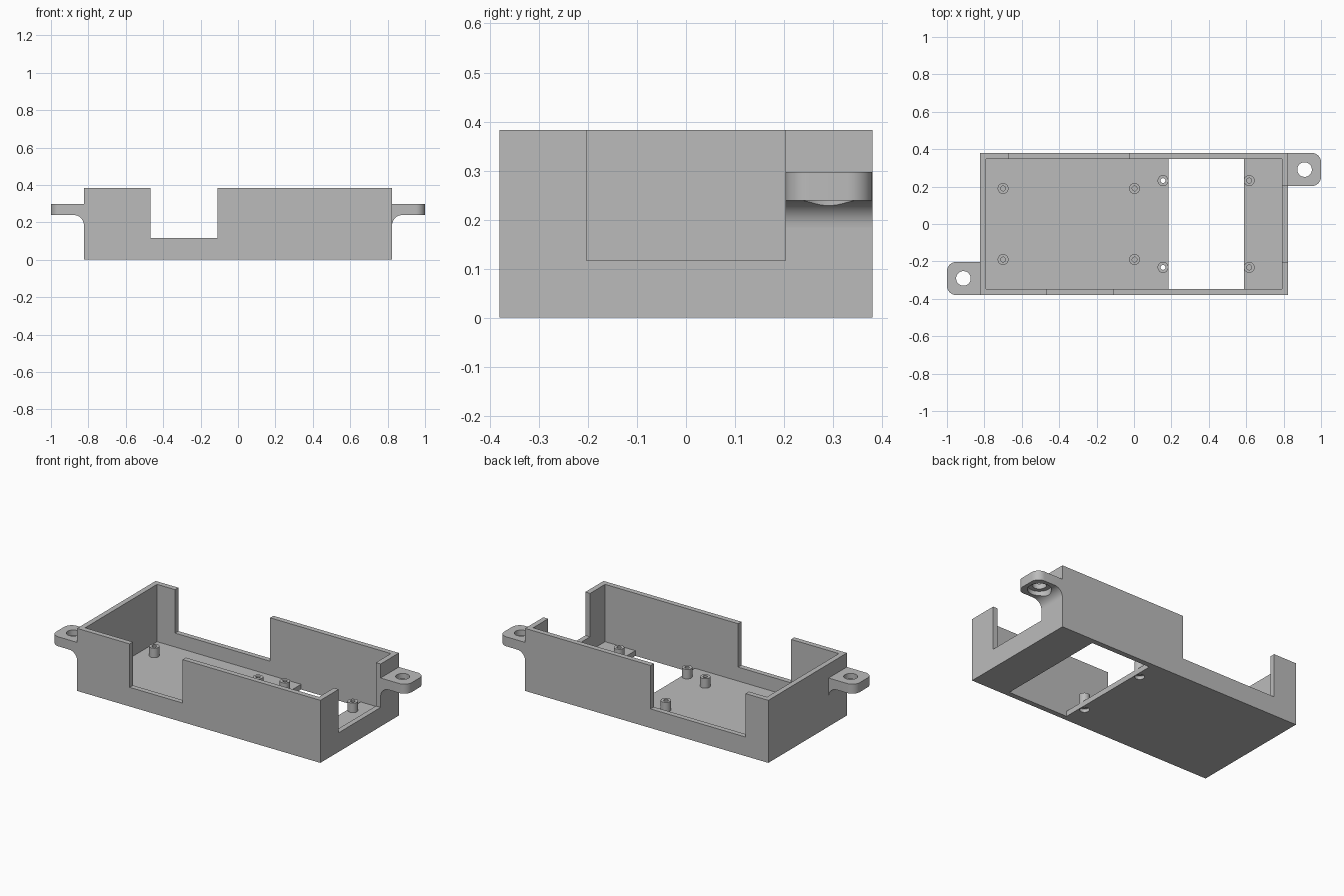
import bpy, bmesh, math
from mathutils import Matrix, Vector

if "Cube" in bpy.data.objects:
    bpy.data.objects.remove(bpy.data.objects["Cube"])

grey = bpy.data.materials.new("plain grey")
grey.use_nodes = True
COLOUR = (0.5, 0.5, 0.5, 1)
grey.diffuse_color = COLOUR
grey.node_tree.nodes["Principled BSDF"].inputs["Base Color"].default_value = COLOUR

# Main dimensions
LENGTH, DEPTH, HEIGHT, WALL = 0.824, 0.38, 0.383, 0.032
SILL = 0.117
POST_TOP, POST_R, BORE_R = 0.09, 0.029, 0.013


def finish(name, bm):
    bmesh.ops.recalc_face_normals(bm, faces=bm.faces)
    mesh = bpy.data.meshes.new(name)
    bm.to_mesh(mesh)
    bm.free()
    mesh.materials.append(grey)
    obj = bpy.data.objects.new(name, mesh)
    bpy.context.collection.objects.link(obj)
    return obj


def box(name, x, y, z):
    bm = bmesh.new()
    bmesh.ops.create_cube(bm, size=1)
    for v in bm.verts:
        v.co = Vector([lo + (c + 0.5) * (hi - lo) for c, (lo, hi) in zip(v.co, (x, y, z))])
    return finish(name, bm)


def cylinder(name, x, y, z, radius, sides=32):
    bm = bmesh.new()
    place = Matrix.Translation((x, y, sum(z) / 2))
    bmesh.ops.create_cone(bm, cap_ends=True, segments=sides, radius1=radius,
                          radius2=radius, depth=z[1] - z[0], matrix=place)
    return finish(name, bm)


def cut(obj, cutters):
    """Subtract every cutter from the object, then drop the cutters."""
    for cutter in cutters:
        cutter.hide_render = True
        mod = obj.modifiers.new("cut", 'BOOLEAN')
        mod.operation, mod.solver, mod.object = 'DIFFERENCE', 'EXACT', cutter
    bpy.context.view_layer.update()
    result = obj.evaluated_get(bpy.context.evaluated_depsgraph_get())
    mesh = bpy.data.meshes.new_from_object(result)
    obj.modifiers.clear()
    obj.data = mesh
    for cutter in cutters:
        bpy.data.objects.remove(cutter)


def smooth(obj):
    bpy.ops.object.select_all(action='DESELECT')
    obj.select_set(True)
    bpy.context.view_layer.objects.active = obj
    bpy.ops.object.shade_smooth_by_angle(angle=math.radians(30))


# Tray: open box with wall notches and a floor window
tray = box("tray", (-LENGTH, LENGTH), (-DEPTH, DEPTH), (0, HEIGHT))
ix, iy = LENGTH - WALL, DEPTH - WALL
above = (SILL, 0.5)
cutters = [
    box("cavity", (-ix, ix), (-iy, iy), (WALL, 0.5)),
    box("floor_window", (0.184, 0.587), (-iy, iy), (-0.1, 0.1)),
    box("front_notch", (-0.468, -0.11), (-0.5, -0.36 + 0.05), above),
    box("back_notch", (-0.67, -0.026), (0.31, 0.5), above),
    box("end_notch", (0.75, 0.9), (-0.203, 0.203), above),
]
# Screw holes with countersunk recesses under the two middle standoffs
for side in (-1, 1):
    y = side * 0.232
    cutters.append(cylinder("screw_hole", 0.155, y, (-0.1, 0.1), BORE_R))
    cutters.append(cylinder("screw_recess", 0.155, y, (-0.1, 0.02), 0.027))
cut(tray, cutters)
smooth(tray)

# Standoffs: hollow posts on the floor
for x, y in ((-0.7, 0.19), (0.003, 0.19), (0.155, 0.232), (0.616, 0.232)):
    for side in (-1, 1):
        post = cylinder("standoff", x, side * y, (WALL, POST_TOP), POST_R)
        cut(post, [cylinder("bore", x, side * y, (0, 0.2), BORE_R)])
        smooth(post)

# Mounting ear: side profile with a concave fillet, pulled along y
EAR_LOW, EAR_TOP, FILLET = 0.239, 0.297, 0.055
profile = [(LENGTH, EAR_TOP), (1, EAR_TOP), (1, EAR_LOW)]
for i in range(13):
    a = math.pi / 2 * (1 + i / 12)
    profile.append((LENGTH + FILLET * (1 + math.cos(a)), EAR_LOW - FILLET * (1 - math.sin(a))))
bm = bmesh.new()
face = bm.faces.new([bm.verts.new((x, 0.203, z)) for x, z in profile])
pulled = bmesh.ops.extrude_face_region(bm, geom=[face])["geom"]
bmesh.ops.translate(bm, vec=(0, DEPTH - 0.203, 0),
                    verts=[g for g in pulled if isinstance(g, bmesh.types.BMVert)])
corners = [e for e in bm.edges if all(v.co.x > 0.999 for v in e.verts)
           and abs(e.verts[0].co.z - e.verts[1].co.z) > 0.01]
bmesh.ops.bevel(bm, geom=corners, offset=0.05, segments=10, profile=0.5, affect='EDGES')
ear = finish("left_mounting_ear", bm)
cut(ear, [cylinder("ear_hole", 0.912, 0.291, (0, 0.5), 0.039, 48),
          cylinder("ear_recess", 0.912, 0.291, (0, 0.265), 0.065, 48)])
smooth(ear)

# Opposite ear, turned half a circle
other = ear.copy()
other.name = "right_mounting_ear"
other.rotation_euler.z = math.pi
bpy.context.collection.objects.link(other)
